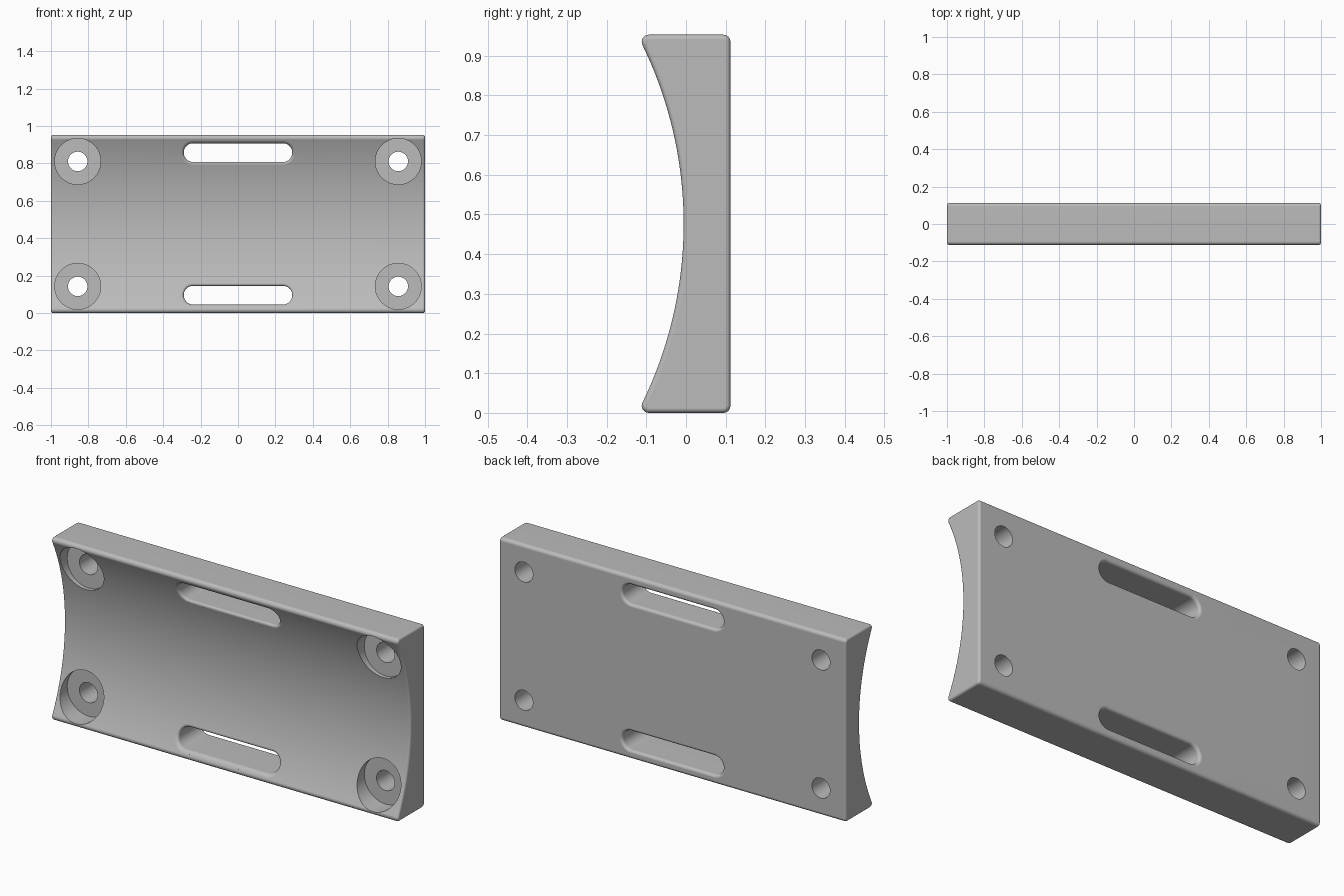
import bpy, bmesh
from math import sin, cos, asin, sqrt, radians, degrees

cube = bpy.data.objects.get("Cube")
if cube:
    bpy.data.objects.remove(cube, do_unlink=True)

H = 0.953            # plate height
MID = H / 2
BACK = 0.112         # rear face
FLOOR = -0.006       # deepest point of the hollow front
R = 1.03             # hollow radius
ROUND = 0.018        # long edge rounding
RIM = 0.015          # slot rim rounding
AXIS = FLOOR - R


def arc(cx, cy, r, a0, a1, n):
    """Points along an arc, angles in degrees."""
    steps = [radians(a0 + (a1 - a0) * i / n) for i in range(n + 1)]
    return [(cx + r * cos(a), cy + r * sin(a)) for a in steps]


def hollow(z):
    """Depth of the hollow front at height z."""
    return AXIS + sqrt(R * R - (z - MID) ** 2)


def make_object(name, bm):
    bmesh.ops.recalc_face_normals(bm, faces=bm.faces)
    mesh = bpy.data.meshes.new(name)
    bm.to_mesh(mesh)
    bm.free()
    obj = bpy.data.objects.new(name, mesh)
    bpy.context.collection.objects.link(obj)
    return obj


def loft(name, rings):
    """Closed skin through rings with equal point counts."""
    bm = bmesh.new()
    loops = [[bm.verts.new(p) for p in ring] for ring in rings]
    n = len(loops[0])
    for a, b in zip(loops, loops[1:]):
        for i in range(n):
            j = (i + 1) % n
            bm.faces.new((a[i], a[j], b[j], b[i]))
    bm.faces.new(loops[0])
    bm.faces.new(loops[-1])
    return make_object(name, bm)


# Plate: rounded side profile with a hollow front, swept along x
half = degrees(asin((MID - ROUND) / (R + ROUND)))
tip = AXIS + (R + ROUND) * cos(radians(half))
lower = arc(BACK - ROUND, ROUND, ROUND, 0, -90, 6)
lower += arc(tip, ROUND, ROUND, -90, -180 - half, 8)
upper = [(y, H - z) for y, z in reversed(lower)]
profile = lower + arc(AXIS, MID, R, -half, half, 56)[1:-1] + upper
plate = loft("plate", [[(x, y, z) for y, z in profile] for x in (-1, 1)])

# Round both end rims
bm = bmesh.new()
bm.from_mesh(plate.data)
rims = [e for e in bm.edges if abs(e.verts[0].co.x - e.verts[1].co.x) < 0.01]
bmesh.ops.bevel(bm, geom=rims, offset=0.012, segments=4, profile=0.5,
                affect='EDGES', clamp_overlap=False)
bm.to_mesh(plate.data)
bm.free()

cutters = []


def slot_ring(cz, grow, depth):
    """Slot outline grown outwards; depth gives y from z."""
    r = 0.05 + grow
    pts = arc(0.24, cz, r, -90, 90, 20) + arc(-0.24, cz, r, 90, 270, 20)
    return [(x, depth(z), z) for x, z in pts]


# Strap slots with softly flared rims on both faces
for side in (-1, 1):
    cz = MID + side * 0.381
    flare = [(RIM * (1 - sin(radians(a))), RIM * (1 - cos(radians(a))))
             for a in range(0, 91, 15)]
    rings = [slot_ring(cz, RIM, lambda z: -0.3)]
    rings += [slot_ring(cz, g, lambda z, d=d: hollow(z) + d) for g, d in flare]
    rings += [slot_ring(cz, g, lambda z, d=d: BACK - d) for g, d in reversed(flare)]
    rings.append(slot_ring(cz, RIM, lambda z: 0.3))
    cutters.append(loft("slot_cutter", rings))


# Screw holes with flat counterbores, one near each corner
def disc(x, z, r, y):
    return [(px, y, pz) for px, pz in arc(x, z, r, 0, 352.5, 47)]


for sx in (-1, 1):
    for sz in (-1, 1):
        x, z = sx * 0.857, MID + sz * 0.334
        cutters.append(loft("screw_hole_cutter", [
            disc(x, z, 0.123, -0.3), disc(x, z, 0.123, -0.008),
            disc(x, z, 0.052, -0.008), disc(x, z, 0.052, 0.3)]))

bpy.context.view_layer.objects.active = plate
plate.select_set(True)
for cutter in cutters:
    cutter.hide_render = True
    mod = plate.modifiers.new("cut", 'BOOLEAN')
    mod.operation = 'DIFFERENCE'
    mod.solver = 'EXACT'
    mod.object = cutter
    bpy.ops.object.modifier_apply(modifier=mod.name)
    bpy.data.objects.remove(cutter, do_unlink=True)

# Plain grey finish
grey = bpy.data.materials.new("plain grey")
grey.use_nodes = True
colour = (0.5, 0.5, 0.5, 1)
grey.diffuse_color = colour
grey.node_tree.nodes["Principled BSDF"].inputs["Base Color"].default_value = colour
plate.data.materials.clear()
plate.data.materials.append(grey)

# Smooth rounded areas, crisp bore edges
bpy.ops.object.select_all(action='DESELECT')
plate.select_set(True)
bpy.ops.object.shade_smooth_by_angle(angle=radians(35))
weighted = plate.modifiers.new("even_shading", 'WEIGHTED_NORMAL')
weighted.keep_sharp = True
